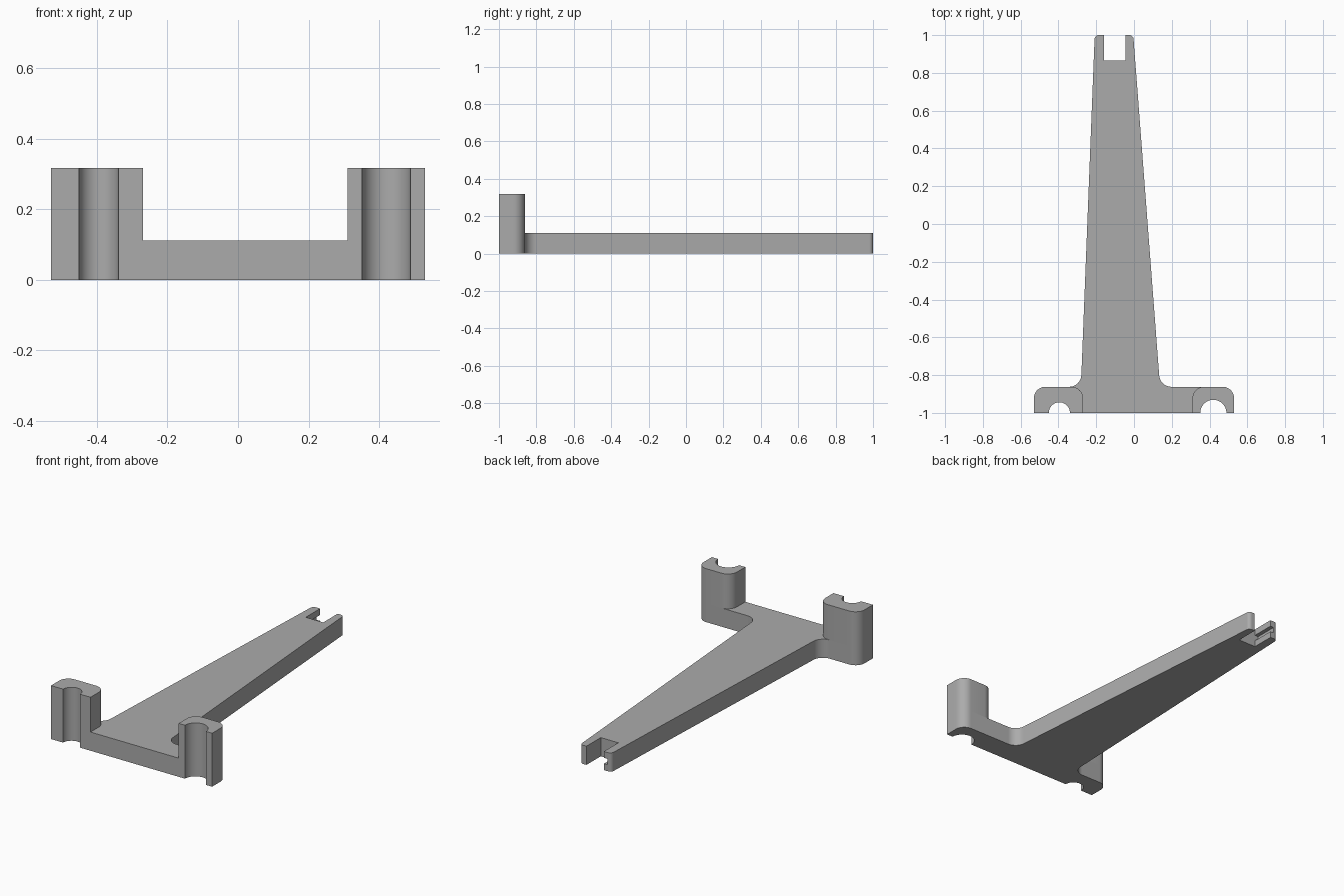
import bpy, bmesh, math
from mathutils import Vector

cube = bpy.data.objects.get("Cube")
if cube:
    bpy.data.objects.remove(cube, do_unlink=True)

grey = bpy.data.materials.new("plain_grey")
grey.use_nodes = True
colour = (0.41, 0.41, 0.41, 1)
grey.diffuse_color = colour
grey.node_tree.nodes["Principled BSDF"].inputs["Base Color"].default_value = colour


def corner(x, y, r):
    return [("corner", Vector((x, y)), r)]


def notch(x, r):
    """Half-round notch in the front edge, walked from left to right."""
    return [("point", Vector((x - r * math.cos(math.pi * i / 24),
                              FRONT + r * math.sin(math.pi * i / 24))), 0)
            for i in range(25)]


def outline(items, steps=10):
    """Replace each rounded corner by an arc tangent to both its edges."""
    pts = []
    for i, (kind, p, r) in enumerate(items):
        if kind == "point" or r == 0:
            pts.append(p)
            continue
        a = (items[i - 1][1] - p).normalized()
        b = (items[(i + 1) % len(items)][1] - p).normalized()
        half = a.angle(b) / 2
        centre = p + (a + b).normalized() * (r / math.sin(half))
        start = p + a * (r / math.tan(half)) - centre
        end = p + b * (r / math.tan(half)) - centre
        sweep = start.angle(end)
        for k in range(steps + 1):
            t = k / steps
            pts.append(centre + (start * math.sin((1 - t) * sweep)
                                 + end * math.sin(t * sweep)) / math.sin(sweep))
    return pts


def prism(name, pts, z0, z1, bottom=True):
    bm = bmesh.new()
    low = [bm.verts.new((p.x, p.y, z0)) for p in pts]
    high = [bm.verts.new((p.x, p.y, z1)) for p in pts]
    bm.faces.new(high)
    if bottom:
        bm.faces.new(low[::-1])
    for i in range(len(pts)):
        j = (i + 1) % len(pts)
        bm.faces.new((low[i], low[j], high[j], high[i]))
    bm.normal_update()
    mesh = bpy.data.meshes.new(name)
    bm.to_mesh(mesh)
    bm.free()
    obj = bpy.data.objects.new(name, mesh)
    bpy.context.collection.objects.link(obj)
    mesh.materials.append(grey)
    return obj


def activate(obj):
    bpy.ops.object.select_all(action="DESELECT")
    obj.select_set(True)
    bpy.context.view_layer.objects.active = obj


FRONT, BACK, TIP = -1.0, -0.862, 1.0
SIDE, PLATE, TOP = 0.53, 0.111, 0.318
SLOT_L, SLOT_R, SLOT_END = -0.16, -0.045, 0.865
ROUND = 0.06
right_notch, left_notch = notch(-0.395, 0.056), notch(0.42, 0.069)

# Flat plate: cross foot, tapered arm and forked tip in one outline
plate = prism("arm_plate", outline(
    corner(-SIDE, FRONT, 0) + right_notch + left_notch + corner(SIDE, FRONT, 0)
    + corner(SIDE, BACK, ROUND)
    + corner(0.138, BACK, 0.065) + corner(-0.004, TIP, 0.022)
    + corner(SLOT_R, TIP, 0) + corner(SLOT_R, SLOT_END, 0)
    + corner(SLOT_L, SLOT_END, 0) + corner(SLOT_L, TIP, 0)
    + corner(-0.208, TIP, 0.022) + corner(-0.281, BACK, 0.065)
    + corner(-SIDE, BACK, ROUND)), 0, PLATE)

# Groove along the inner face of one prong
cutter = prism("groove_cutter", outline(
    corner(SLOT_L - 0.024, SLOT_END, 0) + corner(SLOT_L + 0.02, SLOT_END, 0)
    + corner(SLOT_L + 0.02, TIP + 0.05, 0)
    + corner(SLOT_L - 0.024, TIP + 0.05, 0)), 0.038, 0.073)
cutter.hide_render = True
cut = plate.modifiers.new("groove", "BOOLEAN")
cut.operation = "DIFFERENCE"
cut.solver = "EXACT"
cut.object = cutter
activate(plate)
bpy.ops.object.modifier_apply(modifier=cut.name)
bpy.data.objects.remove(cutter, do_unlink=True)

# Upright clip posts standing on the ends of the foot
posts = [prism(name, outline(
    corner(x0, FRONT, 0) + hollow + corner(x1, FRONT, 0)
    + corner(x1, BACK, ROUND) + corner(x0, BACK, ROUND)), PLATE, TOP, bottom=False)
    for name, x0, x1, hollow in (("right_post", -SIDE, -0.27, right_notch),
                                 ("left_post", 0.31, SIDE, left_notch))]

for obj in [plate] + posts:
    activate(obj)
    bpy.ops.object.shade_smooth_by_angle(angle=math.radians(30))
